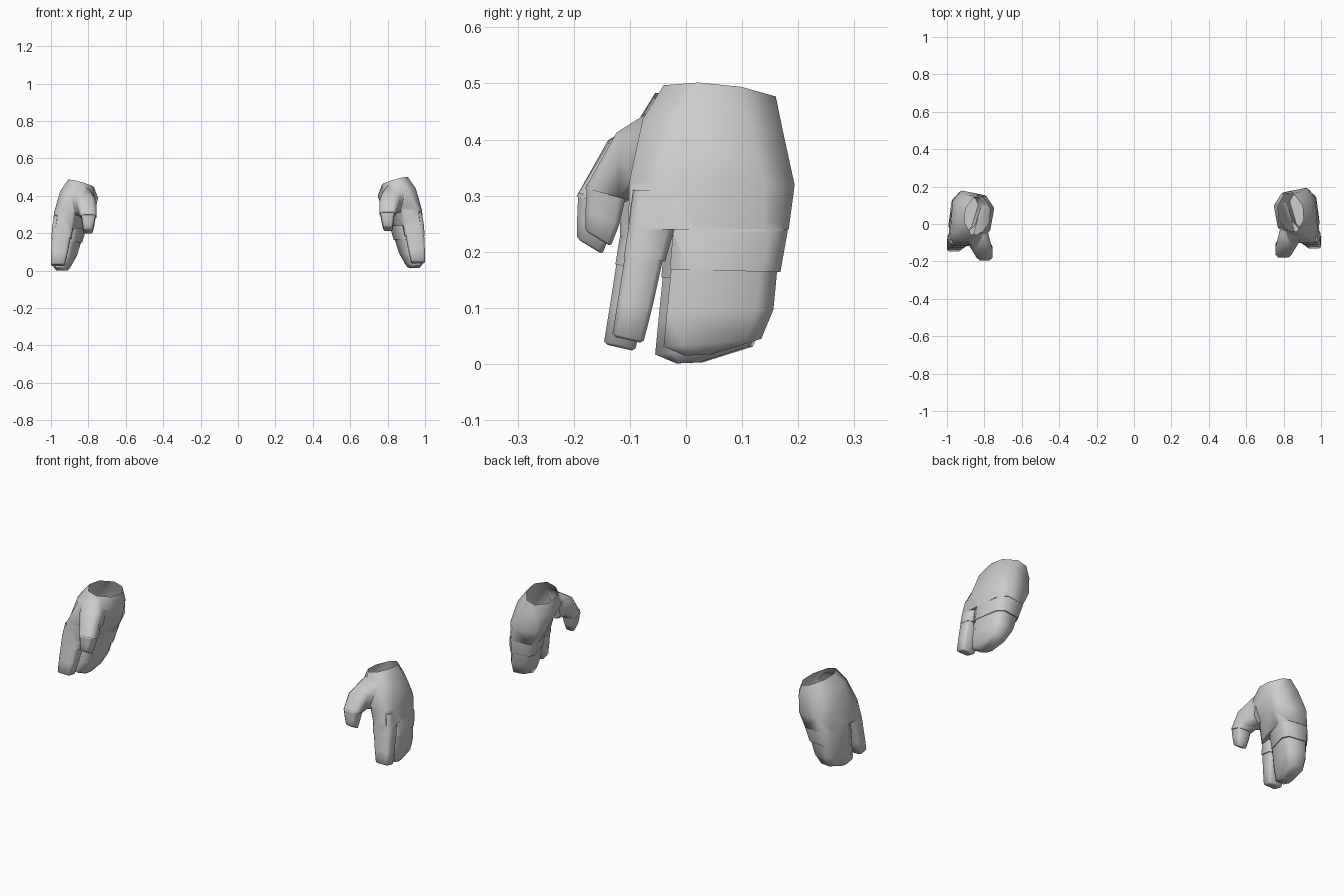
import bpy, bmesh, math
from mathutils import Vector, Matrix

if "Cube" in bpy.data.objects:
    bpy.data.objects.remove(bpy.data.objects["Cube"])


# ring = (centre), half width in x, z-slope along x, (front-to-back half vector)
# k = squareness of the eight-sided ring, t = widening to the back, s = slant of the back face
def ring_points(c, hx, zx, v, k, t, s):
    pts = [(1, k), (k, 1), (-k, 1), (-1, k), (-1, -k), (-k, -1), (k, -1), (1, -k)]
    out = []
    for p, q in pts:
        dx = hx * p * (1 + t * q)
        out.append(Vector(c) + Vector((dx, s * dx * (1 + q) / 2, dx * zx)) + Vector(v) * q)
    return out


def loft(name, shape, rings):
    bm = bmesh.new()
    shapes = shape if isinstance(shape, list) else [shape] * len(rings)
    loops = [[bm.verts.new(p) for p in ring_points(*r, *sh)] for r, sh in zip(rings, shapes)]
    for a, b in zip(loops, loops[1:]):
        for i in range(8):
            j = (i + 1) % 8
            bm.faces.new((a[i], a[j], b[j], b[i]))
    bm.faces.new(loops[0])
    bm.faces.new(loops[-1])
    bmesh.ops.recalc_face_normals(bm, faces=bm.faces)
    me = bpy.data.meshes.new(name)
    bm.to_mesh(me)
    bm.free()
    ob = bpy.data.objects.new(name, me)
    bpy.context.collection.objects.link(ob)
    return ob


# glove: palm plus three short sleeves
palm = loft("right_glove", [(.38, 0, 0), (.5, .08, .1), (.6, .22, .2), (.65, .15, .15)], [
    ((.838, .060, .480), .066, .27, (-.008, .100, -.010)),
    ((.853, .045, .420), .095, .15, (-.014, .122, -.010)),
    ((.890, .040, .320), .086, .05, (-.031, .141, -.004)),
    ((.910, .036, .240), .072, 0, (-.026, .139, 0))])
sleeves = [
    loft("mitten_sleeve", (.65, .1, .15), [
        ((.888, .078, .300), .070, 0, (-.024, .090, 0)),
        ((.905, .075, .235), .074, 0, (-.022, .098, 0)),
        ((.917, .066, .166), .067, 0, (-.020, .095, -.002))]),
    loft("index_sleeve", (.7, 0, 0), [
        ((.926, -.048, .310), .050, 0, (-.010, .046, 0)),
        ((.937, -.062, .240), .055, 0, (-.004, .041, 0)),
        ((.944, -.074, .187), .053, 0, (0, .037, -.004))]),
    loft("thumb_sleeve", (.6, 0, 0), [
        ((.855, -.020, .385), .070, .1, (0, -.016, -.070)),
        ((.843, -.064, .385), .068, .1, (0, -.020, -.074)),
        ((.814, -.110, .357), .056, .1, (0, .014, -.052)),
        ((.799, -.142, .303), .043, 0, (0, .038, -.010))])]
for s in sleeves:
    mod = palm.modifiers.new("join", 'BOOLEAN')
    mod.operation = 'UNION'
    mod.solver = 'EXACT'
    mod.object = s
bpy.context.view_layer.update()
dg = bpy.context.evaluated_depsgraph_get()
joined = bpy.data.meshes.new_from_object(palm.evaluated_get(dg))
palm.modifiers.clear()
palm.data = joined
for s in sleeves:
    bpy.data.objects.remove(s)

# open the wrist
bm = bmesh.new()
bm.from_mesh(joined)
caps = [f for f in bm.faces if f.normal.z > .9 and f.calc_center_median().z > .46]
bmesh.ops.delete(bm, geom=caps, context='FACES')
bm.to_mesh(joined)
bm.free()

# bare fingers emerging from the sleeves
parts = [palm,
    loft("right_mitten_fingers", (.65, .08, .15), [
        ((.917, .065, .172), .064, 0, (-.019, .091, -.002)),
        ((.928, .058, .095), .055, 0, (-.016, .092, .002)),
        ((.940, .045, .038), .040, 0, (-.013, .085, .007)),
        ((.941, .020, .016), .030, 0, (-.004, .022, .001))]),
    loft("right_index_finger", (.75, 0, 0), [
        ((.945, -.074, .195), .050, 0, (0, .034, -.004)),
        ((.955, -.090, .110), .044, 0, (0, .031, -.005)),
        ((.962, -.103, .048), .037, 0, (0, .028, -.006)),
        ((.962, -.103, .043), .030, 0, (0, .022, -.005))]),
    loft("right_thumb", (.72, 0, 0), [
        ((.799, -.142, .310), .039, 0, (0, .035, -.010)),
        ((.800, -.149, .260), .031, 0, (0, .030, -.012)),
        ((.802, -.156, .227), .024, 0, (0, .023, -.014)),
        ((.802, -.156, .223), .018, 0, (0, .018, -.011))])]

# mirrored left hand, set slightly forward and lower
for ob in list(parts):
    me = ob.data.copy()
    me.transform(Matrix.Translation((0, -.015, -.014)) @ Matrix.Diagonal((-1, 1, 1, 1)))
    me.flip_normals()
    left = bpy.data.objects.new(ob.name.replace("right", "left"), me)
    bpy.context.collection.objects.link(left)
    parts.append(left)

bpy.ops.object.select_all(action='DESELECT')
for ob in parts:
    ob.select_set(True)
bpy.context.view_layer.objects.active = palm
bpy.ops.object.shade_smooth_by_angle(angle=math.radians(65))
